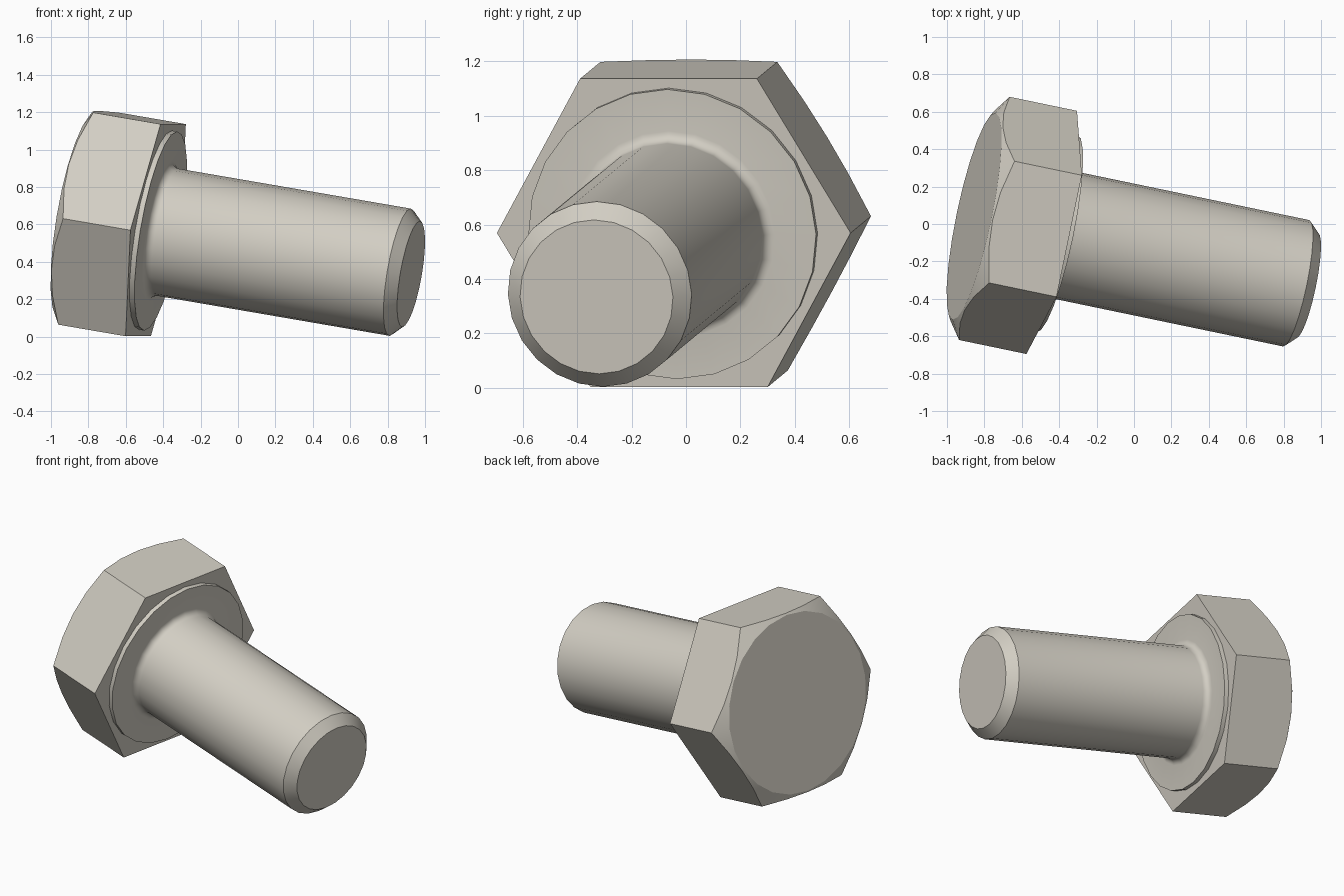
import bpy, bmesh, math
from mathutils import Matrix, Vector

default = bpy.data.objects.get("Cube")
if default:
    bpy.data.objects.remove(default, do_unlink=True)

SEGMENTS = 24
FLAT = 0.575          # centre of the hexagon to a flat
CROWN = 0.565         # radius of the round top of the head
HEAD = 0.43           # head height
WASHER = 0.54
SHANK = 0.345
FILLET = 0.04
LENGTH = 1.414        # underside of the head to the tip

# One steel colour
steel = bpy.data.materials.new("warm grey steel")
steel.use_nodes = True
colour = (0.65, 0.62, 0.55, 1)
steel.diffuse_color = colour
steel.node_tree.nodes["Principled BSDF"].inputs["Base Color"].default_value = colour

# Bolt frame: x runs along the shank, y stays level
axis = Vector((1, -0.208, -0.172)).normalized()
side = Vector((0, 0, 1)).cross(axis).normalized()
up = axis.cross(side)
frame = Matrix((axis, side, up)).transposed().to_4x4()
frame.translation = (-0.44, -0.045, 0.569)


def hex_radius(a):
    return FLAT / math.cos(a % (math.pi / 3) - math.pi / 6)


def lathe(name, rings, cap_start=False, cap_end=False):
    """Skin rings; each ring maps an angle to (distance along axis, radius)."""
    bm = bmesh.new()
    loops = []
    for ring in rings:
        loop = []
        for k in range(SEGMENTS):
            a = math.tau * k / SEGMENTS
            x, r = ring(a)
            loop.append(bm.verts.new((x, r * math.cos(a), r * math.sin(a))))
        loops.append(loop)
    for p, q in zip(loops, loops[1:]):
        for k in range(SEGMENTS):
            n = (k + 1) % SEGMENTS
            bm.faces.new((p[k], p[n], q[n], q[k]))
    if cap_start:
        bm.faces.new(loops[0][::-1])
    if cap_end:
        bm.faces.new(loops[-1])
    bm.transform(frame)
    mesh = bpy.data.meshes.new(name)
    bm.to_mesh(mesh)
    bm.free()
    mesh.materials.append(steel)
    obj = bpy.data.objects.new(name, mesh)
    bpy.context.collection.objects.link(obj)
    bpy.ops.object.select_all(action='DESELECT')
    obj.select_set(True)
    bpy.context.view_layer.objects.active = obj
    bpy.ops.object.shade_smooth_by_angle(angle=math.radians(25))
    return obj


def circle(x, r):
    return lambda a: (x, r)


def chamfer_edge(a):
    # Where the thirty degree cone meets the hexagon sides
    r = hex_radius(a)
    return (r - CROWN) * math.tan(math.pi / 6) - HEAD, r


# Hexagonal head with a chamfered crown
lathe("hex_head", [
    circle(-HEAD, CROWN),
    chamfer_edge,
    lambda a: (0, hex_radius(a)),
    circle(0, WASHER),
], cap_start=True)

# Washer face, fillet, shank and chamfered tip
face = 0.028
fillet = []
for i in range(6):
    b = math.pi / 2 * i / 5
    fillet.append(circle(face + FILLET * (1 - math.cos(b)),
                         SHANK + FILLET * (1 - math.sin(b))))
lathe("shank", [circle(0, WASHER), circle(face, WASHER)] + fillet + [
    circle(LENGTH - 0.06, SHANK),
    circle(LENGTH, SHANK - 0.058),
], cap_end=True)
